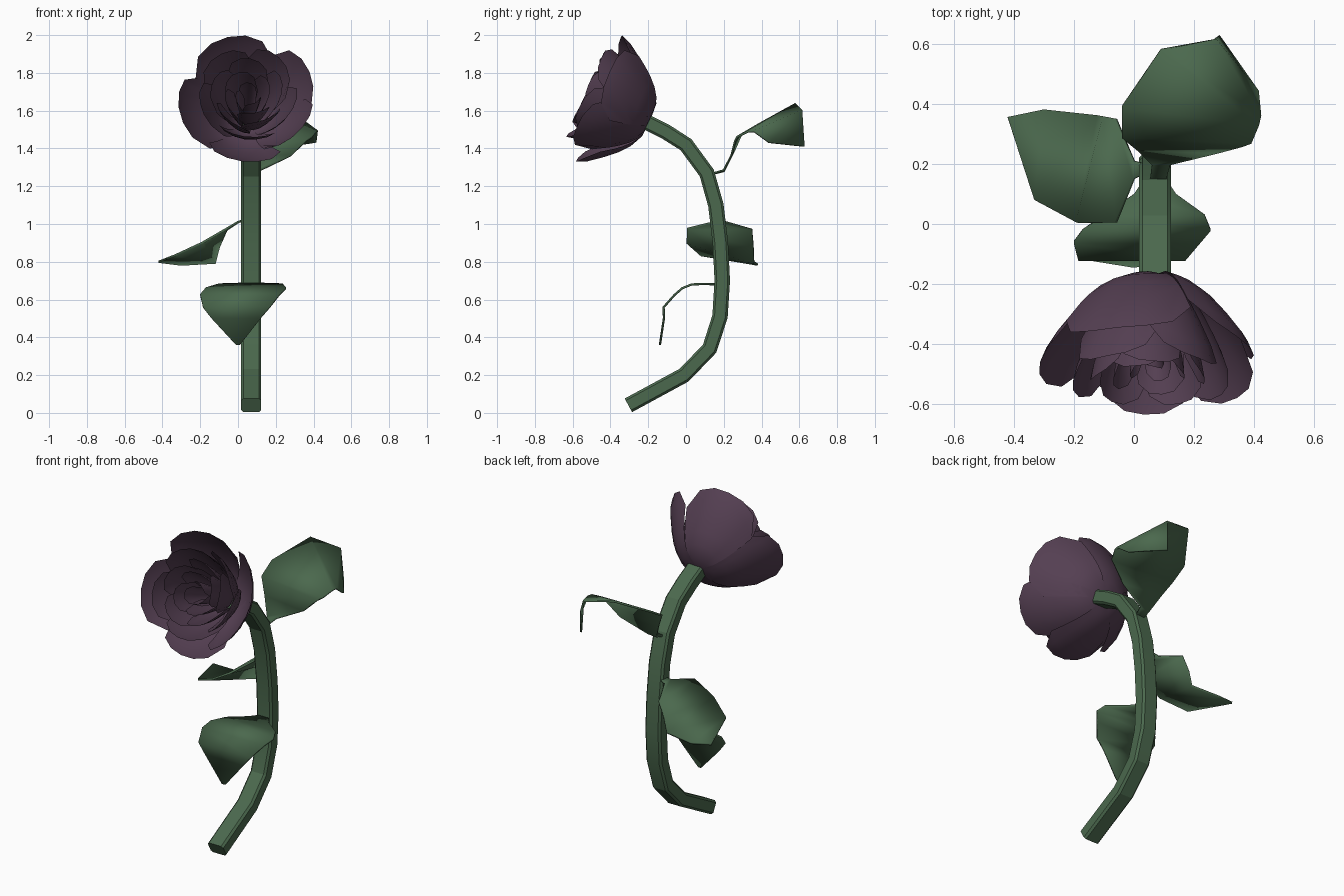
import bpy, math
from mathutils import Vector

if "Cube" in bpy.data.objects:
    bpy.data.objects.remove(bpy.data.objects["Cube"])


def material(name, color):
    m = bpy.data.materials.new(name)
    m.diffuse_color = (*color, 1)
    m.use_nodes = True
    m.node_tree.nodes["Principled BSDF"].inputs["Base Color"].default_value = m.diffuse_color
    return m


GREEN = material("leaf_green", (0.07, 0.14, 0.075))
PURPLE = material("petal_purple", (0.09, 0.05, 0.085))


def make(name, verts, faces, mat, angle=30):
    me = bpy.data.meshes.new(name)
    me.from_pydata(verts, [], faces)
    me.validate()
    me.materials.append(mat)
    ob = bpy.data.objects.new(name, me)
    bpy.context.collection.objects.link(ob)
    bpy.ops.object.select_all(action='DESELECT')
    ob.select_set(True)
    bpy.context.view_layer.objects.active = ob
    bpy.ops.object.shade_smooth_by_angle(angle=math.radians(angle))
    return ob


# Stem: chamfered square section swept along a curve in the y-z plane
path = [Vector((0.07, y, z)) for y, z in [
    (-0.305, 0.04), (-0.01, 0.2), (0.125, 0.34), (0.18, 0.51), (0.192, 0.7),
    (0.182, 0.9), (0.158, 1.1), (0.11, 1.27), (0.0, 1.42), (-0.11, 1.49), (-0.23, 1.55)]]
a, b, c = 0.053, 0.041, 0.012
section = [(a, b - c), (a - c, b), (c - a, b), (-a, b - c),
           (-a, c - b), (c - a, -b), (a - c, -b), (a, c - b)]
verts, faces, n = [], [], len(section)
for i, p in enumerate(path):
    d = (path[min(i + 1, len(path) - 1)] - path[max(i - 1, 0)]).normalized()
    side = Vector((0, -d.z, d.y))
    verts += [p + Vector((x, 0, 0)) + side * s for x, s in section]
for i in range(len(path) - 1):
    for j in range(n):
        k = (j + 1) % n
        faces.append((i * n + j, i * n + k, (i + 1) * n + k, (i + 1) * n + j))
faces += [tuple(reversed(range(n))), tuple(range(len(verts) - n, len(verts)))]
make("stem", verts, faces, GREEN, 15)


# Leaves: strips between a left and a right edge, with a little thickness
def leaf(name, left, right):
    k = len(left)
    fs = [(i, i + k, i + k + 1, i + 1) for i in range(k - 1)]
    ob = make(name, left + right, fs, GREEN)
    mod = ob.modifiers.new("thickness", 'SOLIDIFY')
    mod.thickness = 0.012
    mod.offset = 0


rows = [(0.16, 0.68, 0.04, 0.10), (0.10, 0.683, 0.0, 0.14), (0.03, 0.68, -0.1, 0.235),
        (-0.02, 0.66, -0.17, 0.255), (-0.06, 0.625, -0.2, 0.22),
        (-0.118, 0.56, -0.185, 0.17), (-0.117, 0.5, -0.14, 0.12), (-0.138, 0.36, -0.01, 0.01)]
leaf("lower_leaf", [(l, y, z) for y, z, l, r in rows], [(r, y, z) for y, z, l, r in rows])

leaf("middle_leaf",
     [(0.04, 0.17, 1.025), (0.0, 0.15, 1.01), (-0.06, 0.005, 0.975), (-0.19, 0.005, 0.9),
      (-0.33, 0.08, 0.835), (-0.42, 0.355, 0.8)],
     [(0.04, 0.2, 1.025), (0.0, 0.21, 1.01), (-0.06, 0.35, 0.97), (-0.1, 0.357, 0.88),
      (-0.12, 0.36, 0.795), (-0.3, 0.38, 0.785)])

leaf("upper_leaf",
     [(0.05, 0.12, 1.26), (0.06, 0.2, 1.28), (0.01, 0.25, 1.38), (-0.04, 0.29, 1.47),
      (-0.04, 0.39, 1.53), (0.09, 0.58, 1.635), (0.27, 0.615, 1.6), (0.28, 0.625, 1.41)],
     [(0.1, 0.12, 1.26), (0.12, 0.2, 1.285), (0.28, 0.24, 1.36), (0.36, 0.26, 1.44),
      (0.39, 0.27, 1.46), (0.415, 0.33, 1.49), (0.42, 0.36, 1.49), (0.41, 0.44, 1.43)])

# Flower: cupped petals around a tilted axis
base = Vector((0.05, -0.19, 1.55))
tilt = math.radians(24)
axis = Vector((0, -math.cos(tilt), math.sin(tilt)))
up = Vector((0, math.sin(tilt), math.cos(tilt)))
across = Vector((1, 0, 0))
profile = [(0.06, 0), (0.31, 0.02), (0.54, 0.2), (0.7, 0.42), (0.93, 0.79), (1, 1)]


def cup(t):
    s = min(t, 0.9999) * (len(profile) - 1)
    i = int(s)
    return [p + (q - p) * (s - i) for p, q in zip(profile[i], profile[i + 1])]


def petal(name, angle, width, radius, height, twist):
    nu, nv = 6, 6
    vs, fs = [], []
    for j in range(nv + 1):
        for i in range(nu + 1):
            u = 2 * i / nu - 1
            f, g = cup(j / nv * (1 - 0.28 * abs(u) ** 3))
            th = math.radians(angle + u * width)
            r = radius * f * (1 + twist * u)
            vs.append(base + axis * height * g
                      + (across * math.cos(th) + up * math.sin(th)) * r)
    for j in range(nv):
        for i in range(nu):
            k = j * (nu + 1) + i
            fs.append((k, k + nu + 1, k + nu + 2, k + 1))
    make(name, vs, fs, PURPLE, 40)


# Outer petals: angle, half width, radius, height
for i, (ang, w, r, h) in enumerate([(107, 46, 0.355, 0.32), (190, 42, 0.37, 0.31),
                                    (265, 39, 0.36, 0.27), (-33, 38, 0.35, 0.34),
                                    (24, 42, 0.36, 0.3)]):
    petal(f"outer_petal_{i + 1}", ang, w, r, h, 0.04)

# Inner whorls: count, start angle, half width, radius, height, twist
for k, (count, start, w, r, h, tw) in enumerate([
        (5, 50, 44, 0.26, 0.37, 0.07), (5, 85, 46, 0.19, 0.375, 0.1),
        (4, 20, 58, 0.125, 0.36, 0.15), (3, 70, 75, 0.065, 0.34, 0.25)]):
    for i in range(count):
        petal(f"inner_petal_{k + 1}_{i + 1}", start + 360 * i / count, w, r, h, tw)
